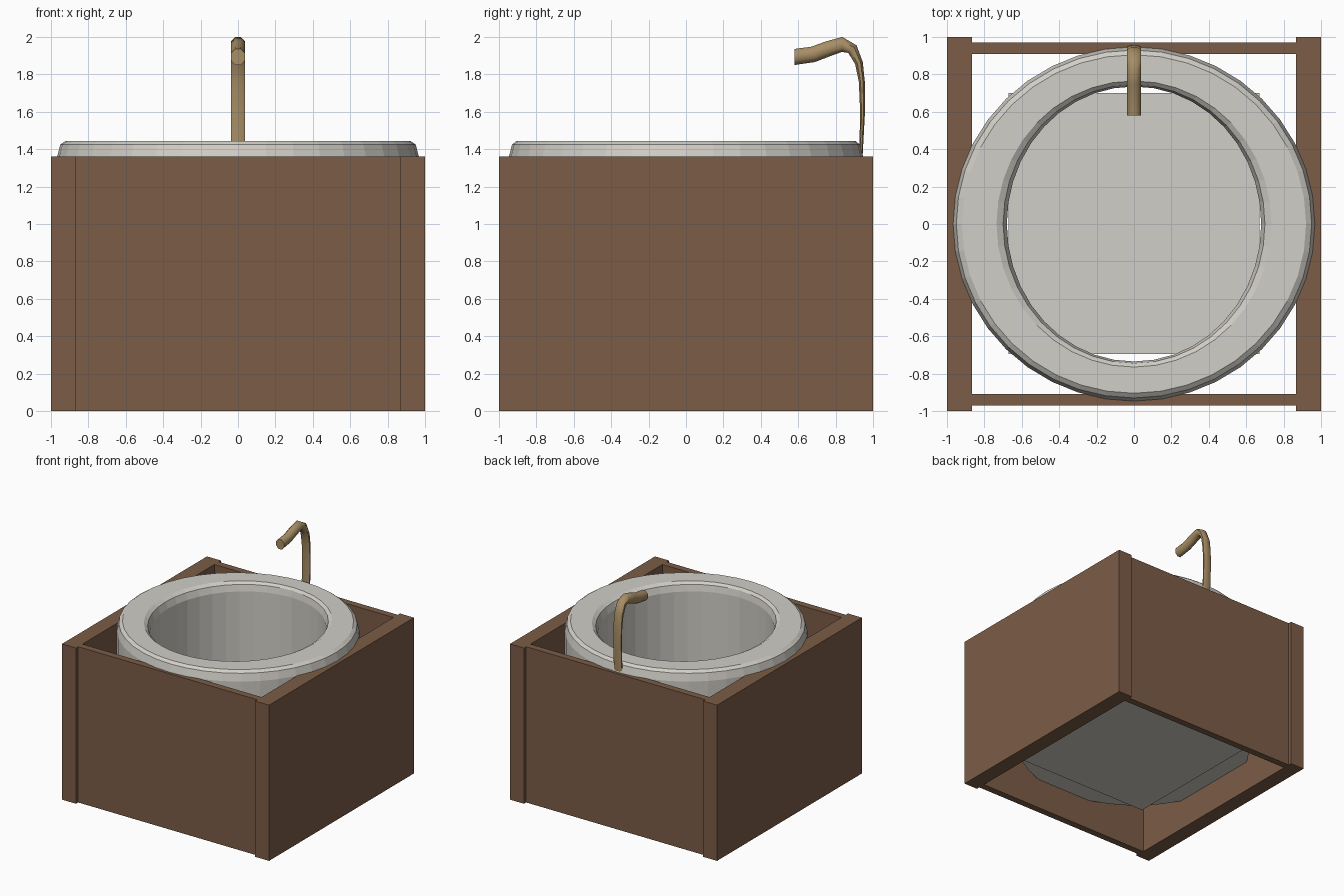
import bpy, math
from mathutils import Vector

if "Cube" in bpy.data.objects:
    bpy.data.objects.remove(bpy.data.objects["Cube"])


def material(name, rgb):
    m = bpy.data.materials.new(name)
    m.diffuse_color = (*rgb, 1)
    m.use_nodes = True
    m.node_tree.nodes["Principled BSDF"].inputs["Base Color"].default_value = m.diffuse_color
    return m


WOOD = material("brown_wood", (0.20, 0.108, 0.063))
STONE = material("pale_stone", (0.64, 0.62, 0.57))
BRASS = material("brass", (0.39, 0.27, 0.13))


def make(name, verts, faces, mat):
    me = bpy.data.meshes.new(name)
    me.from_pydata(verts, [], faces)
    me.update()
    me.materials.append(mat)
    ob = bpy.data.objects.new(name, me)
    bpy.context.collection.objects.link(ob)
    return ob


def box(name, lo, hi, mat):
    v = [(x, y, z) for x in (lo[0], hi[0]) for y in (lo[1], hi[1]) for z in (lo[2], hi[2])]
    f = [(0, 1, 3, 2), (4, 6, 7, 5), (0, 4, 5, 1), (2, 3, 7, 6), (0, 2, 6, 4), (1, 5, 7, 3)]
    return make(name, v, f, mat)


# Cabinet: thick side panels, thinner inset front and back, open top and bottom
H = 1.36
box("left_panel", (-1, -1, 0), (-0.865, 1, H), WOOD)
box("right_panel", (0.865, -1, 0), (1, 1, H), WOOD)
box("front_panel", (-0.865, -0.97, 0), (0.865, -0.91, H), WOOD)
box("back_panel", (-0.865, 0.91, 0), (0.865, 0.97, H), WOOD)

# Basin wall: closed profile of (x radius, y radius, z) swept round an ellipse
profile = [(0.967, 0.947, 0.27), (0.967, 0.947, 1.36), (0.95, 0.93, 1.425),
           (0.92, 0.905, 1.445), (0.735, 0.765, 1.445), (0.70, 0.745, 1.425),
           (0.68, 0.735, 1.37), (0.68, 0.735, 0.27)]
N, P = 40, len(profile)
verts = [(rx * math.cos(a), ry * math.sin(a), z)
         for a in (2 * math.pi * i / N for i in range(N)) for rx, ry, z in profile]
faces = [(i * P + j, (i + 1) % N * P + j, (i + 1) % N * P + (j + 1) % P, i * P + (j + 1) % P)
         for i in range(N) for j in range(P)]
make("basin", verts, faces, STONE)

# Square basin floor
box("basin_floor", (-0.67, -0.695, 0.23), (0.67, 0.70, 0.30), STONE)

# Spout: path of (y, z, half thickness), flattened towards its foot
path = [(0.935, 1.36, 0.009), (0.944, 1.60, 0.013), (0.940, 1.76, 0.016), (0.925, 1.86, 0.021),
        (0.890, 1.935, 0.030), (0.835, 1.960, 0.040), (0.76, 1.937, 0.041),
        (0.68, 1.907, 0.042), (0.58, 1.893, 0.043)]
S = 8
verts = []
for i, (y, z, h) in enumerate(path):
    a, b = path[max(i - 1, 0)], path[min(i + 1, len(path) - 1)]
    t = Vector((0, b[0] - a[0], b[1] - a[1])).normalized()
    n = Vector((0, t.z, -t.y))
    if i == len(path) - 1:
        n = Vector((0, 0, 1))
    for k in range(S):
        ang = 2 * math.pi * (k + 0.5) / S
        c = 1 / math.cos(math.pi / S)
        verts.append(Vector((0.038 * c * math.cos(ang), y, z)) + n * (h * c * math.sin(ang)))
faces = [(i * S + k, i * S + (k + 1) % S, (i + 1) * S + (k + 1) % S, (i + 1) * S + k)
         for i in range(len(path) - 1) for k in range(S)]
faces += [tuple(range(S))[::-1], tuple(range((len(path) - 1) * S, len(path) * S))]
spout = make("spout", verts, faces, BRASS)

# Consistent outward normals, smooth shading on the spout only
for ob in bpy.context.collection.objects:
    bpy.ops.object.select_all(action='DESELECT')
    ob.select_set(True)
    bpy.context.view_layer.objects.active = ob
    bpy.ops.object.mode_set(mode='EDIT')
    bpy.ops.mesh.select_all(action='SELECT')
    bpy.ops.mesh.normals_make_consistent(inside=False)
    bpy.ops.object.mode_set(mode='OBJECT')
    if ob == spout:
        bpy.ops.object.shade_smooth_by_angle(angle=math.radians(50))
